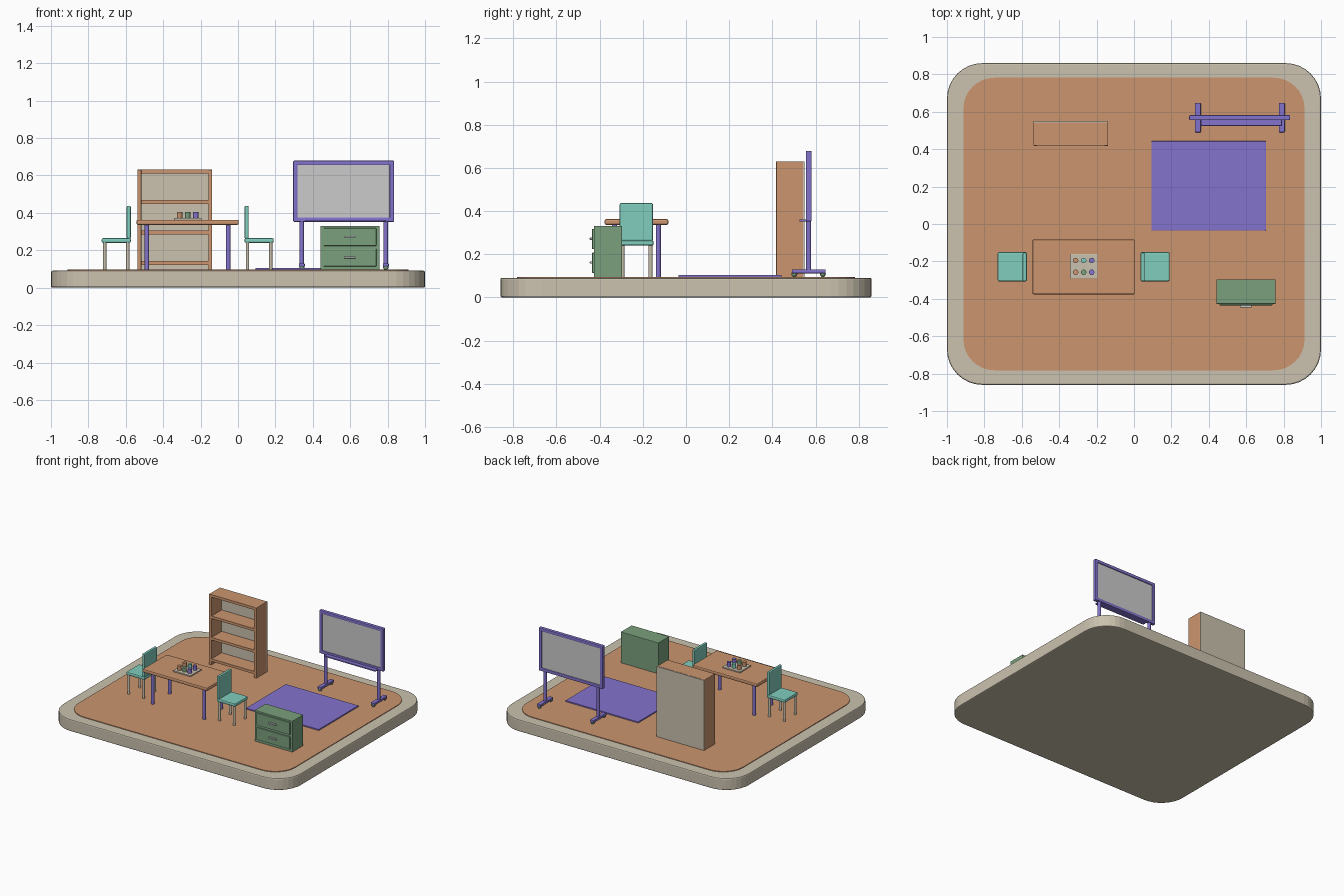
import bpy, bmesh, math
from mathutils import Vector

if "Cube" in bpy.data.objects:
    bpy.data.objects.remove(bpy.data.objects["Cube"])


def material(name, r, g, b):
    m = bpy.data.materials.new(name)
    lin = [((c / 255 + 0.055) / 1.055) ** 2.4 for c in (r, g, b)]
    m.diffuse_color = (*lin, 1)
    m.use_nodes = True
    m.node_tree.nodes["Principled BSDF"].inputs["Base Color"].default_value = m.diffuse_color
    return m


BEIGE = material("beige", 203, 194, 175)
WOOD = material("warm wood", 203, 149, 111)
PURPLE = material("purple", 132, 115, 205)
TEAL = material("teal", 128, 205, 189)
GREEN = material("green", 122, 160, 125)
GREY = material("light grey", 203, 203, 203)


def finish(name, bm, mat, bevel=0.0):
    me = bpy.data.meshes.new(name)
    bmesh.ops.recalc_face_normals(bm, faces=bm.faces)
    bm.to_mesh(me)
    bm.free()
    me.materials.append(mat)
    ob = bpy.data.objects.new(name, me)
    bpy.context.collection.objects.link(ob)
    if bevel:
        md = ob.modifiers.new("bevel", "BEVEL")
        md.width = bevel
        md.segments = 2
        md.limit_method = "ANGLE"
        md.angle_limit = math.radians(40)
    return ob


def box(name, x, y, z, mat, bevel=0.0):
    """Box from (min, max) ranges on each axis."""
    bm = bmesh.new()
    bmesh.ops.create_cube(bm, size=1)
    for v in bm.verts:
        v.co = Vector([(r[0] + r[1]) / 2 + c * (r[1] - r[0])
                       for r, c in zip((x, y, z), v.co)])
    return finish(name, bm, mat, bevel)


def rod(name, x, y, z, r, mat, sides=12):
    """Upright cylinder spanning the z range."""
    bm = bmesh.new()
    bmesh.ops.create_cone(bm, cap_ends=True, segments=sides, radius1=r,
                          radius2=r, depth=z[1] - z[0])
    bmesh.ops.translate(bm, vec=(x, y, (z[0] + z[1]) / 2), verts=bm.verts)
    return finish(name, bm, mat)


def rounded_slab(name, hx, hy, r, z, mat, bevel=0.0):
    bm = bmesh.new()
    pts = []
    for i, (sx, sy) in enumerate([(1, 1), (-1, 1), (-1, -1), (1, -1)]):
        for k in range(9):
            a = math.pi / 2 * (i + k / 8)
            pts.append((sx * (hx - r) + r * math.cos(a),
                        sy * (hy - r) + r * math.sin(a), z[0]))
    f = bm.faces.new([bm.verts.new(p) for p in pts])
    ext = bmesh.ops.extrude_face_region(bm, geom=[f])["geom"]
    bmesh.ops.translate(bm, vec=(0, 0, z[1] - z[0]),
                        verts=[e for e in ext if isinstance(e, bmesh.types.BMVert)])
    return finish(name, bm, mat, bevel)


FLOOR = 0.096

# base and floor
rounded_slab("base", 1.0, 0.86, 0.19, (0, 0.091), BEIGE, 0.008)
rounded_slab("floor", 0.912, 0.782, 0.165, (0.085, FLOOR), WOOD)
box("rug", (0.093, 0.705), (-0.035, 0.443), (0.09, 0.105), PURPLE, 0.002)

# table
box("table_top", (-0.543, 0.004), (-0.377, -0.082), (0.336, 0.363), WOOD, 0.008)
for x in (-0.487, -0.052):
    for y in (-0.331, -0.128):
        rod("table_leg", x, y, (0.09, 0.34), 0.012, PURPLE)

# paint tray with six pots
box("tray", (-0.343, -0.195), (-0.292, -0.16), (0.362, 0.372), BEIGE, 0.002)
pots = [[WOOD, GREEN, PURPLE], [WOOD, TEAL, PURPLE]]
for row, y in zip(pots, (-0.258, -0.195)):
    for mat, x in zip(row, (-0.312, -0.269, -0.226)):
        rod("paint_pot", x, y, (0.37, 0.405), 0.0145, mat, 16)

# chairs, both with the back on the table side
for cx, side in ((-0.651, 1), (0.113, -1)):
    box("seat", (cx - 0.078, cx + 0.078), (-0.307, -0.15), (0.24, 0.265), TEAL, 0.008)
    bx = cx + side * 0.067
    box("chair_back", (bx - 0.011, bx + 0.011), (-0.307, -0.153), (0.262, 0.438), TEAL, 0.007)
    for dx in (-0.062, 0.062):
        for y in (-0.295, -0.164):
            rod("chair_leg", cx + dx, y, (0.09, 0.245), 0.009, BEIGE)

# bookshelf
box("shelf_back", (-0.537, -0.138), (0.542, 0.55), (0.09, 0.63), BEIGE)
for x in (-0.537, -0.158):
    box("shelf_side", (x, x + 0.02), (0.418, 0.543), (0.09, 0.631), WOOD, 0.002)
for z in (0.621, 0.458, 0.295, 0.132):
    box("shelf_board", (-0.52, -0.155), (0.42, 0.543), (z - 0.01, z + 0.01), WOOD)

# drawer cabinet
box("cabinet", (0.44, 0.757), (-0.427, -0.296), (0.09, 0.331), GREEN, 0.003)
for z in (0.162, 0.272):
    box("drawer_front", (0.457, 0.74), (-0.435, -0.42), (z - 0.048, z + 0.046), GREEN, 0.003)
    box("drawer_handle", (0.567, 0.628), (-0.446, -0.433), (z - 0.005, z + 0.005), GREY, 0.002)

# whiteboard on a wheeled stand
X, Y, Z = (0.295, 0.835), (0.555, 0.582), (0.352, 0.679)
box("board_panel", (0.305, 0.825), (0.561, 0.576), (0.362, 0.669), GREY)
for x in (X[0], X[1] - 0.024):
    box("board_frame_side", (x, x + 0.024), Y, Z, PURPLE, 0.005)
for z in (Z[0], Z[1] - 0.024):
    box("board_frame_rail", X, Y, (z, z + 0.024), PURPLE, 0.005)
box("pen_tray", (0.357, 0.79), (0.525, 0.56), (0.352, 0.362), PURPLE, 0.002)
for x in (0.341, 0.79):
    rod("stand_post", x, 0.568, (0.12, 0.36), 0.012, PURPLE)
    box("stand_foot", (x - 0.016, x + 0.016), (0.49, 0.647), (0.112, 0.13), PURPLE, 0.004)
    for y in (0.502, 0.634):
        bm = bmesh.new()
        bmesh.ops.create_uvsphere(bm, u_segments=12, v_segments=8, radius=0.014)
        bmesh.ops.translate(bm, vec=(x, y, FLOOR + 0.013), verts=bm.verts)
        finish("caster", bm, GREEN)
